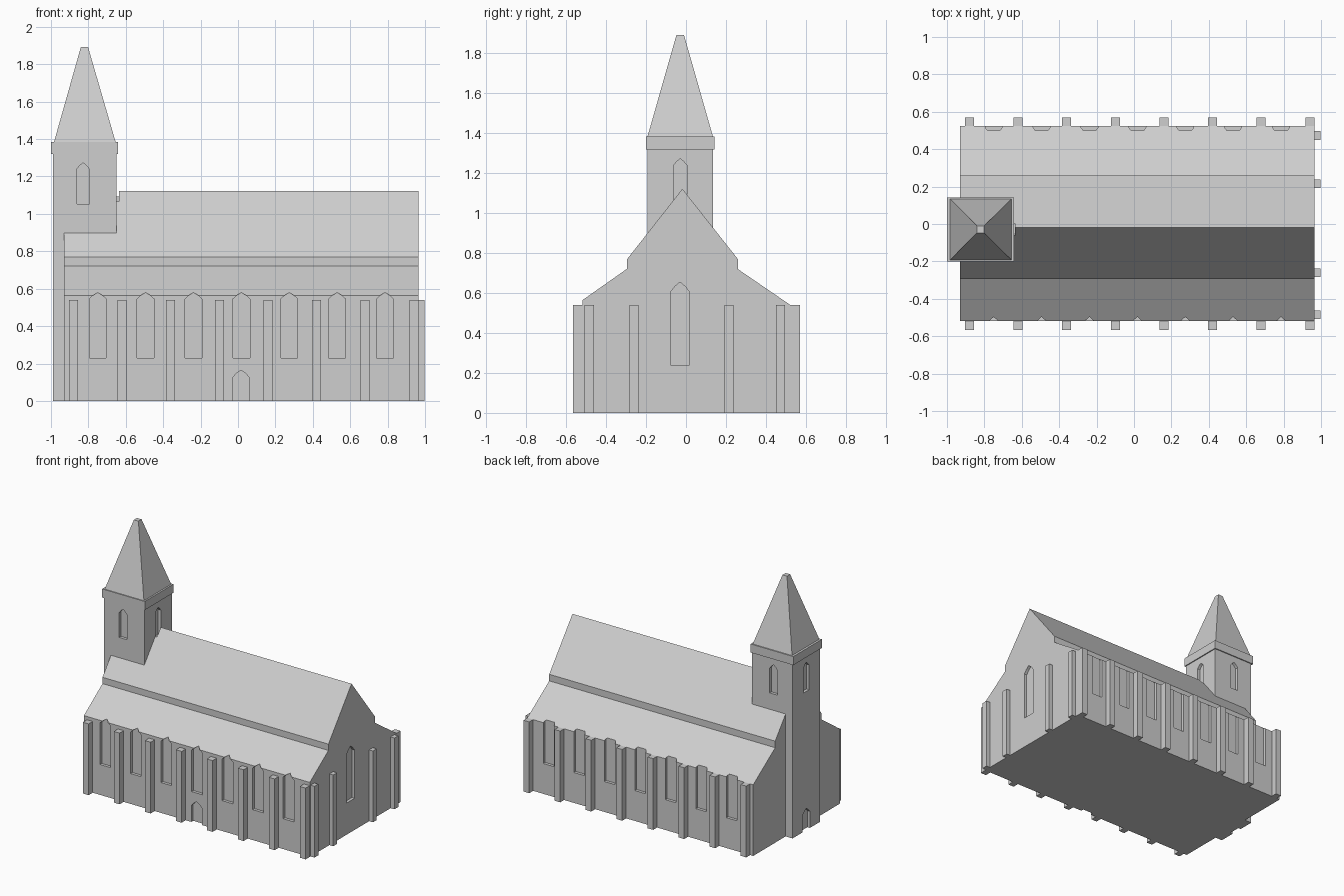
import bpy, bmesh, math
from mathutils import Vector

if "Cube" in bpy.data.objects:
    bpy.data.objects.remove(bpy.data.objects["Cube"])

stone = bpy.data.materials.new("pale grey stone")
stone.diffuse_color = (0.62, 0.62, 0.62, 1)
stone.use_nodes = True
stone.node_tree.nodes["Principled BSDF"].inputs["Base Color"].default_value = stone.diffuse_color


def finish(name, bm):
    bmesh.ops.recalc_face_normals(bm, faces=bm.faces[:])
    me = bpy.data.meshes.new(name)
    bm.to_mesh(me)
    bm.free()
    ob = bpy.data.objects.new(name, me)
    bpy.context.collection.objects.link(ob)
    me.materials.append(stone)
    return ob


def frustum(bm, lo, hi, z0, z1, top=None):
    """Box from lo to hi in xy; an optional top rectangle makes it taper."""
    tlo, thi = top or (lo, hi)
    rings = []
    for (a, b), (c, d), z in ((lo, hi, z0), (tlo, thi, z1)):
        rings.append([bm.verts.new(p) for p in ((a, b, z), (c, b, z), (c, d, z), (a, d, z))])
    bm.faces.new(rings[0])
    bm.faces.new(rings[1])
    for i in range(4):
        j = (i + 1) % 4
        bm.faces.new((rings[0][i], rings[0][j], rings[1][j], rings[1][i]))


def prism(bm, pts, shift):
    """Extrude a closed outline along a vector."""
    a = [bm.verts.new(p) for p in pts]
    b = [bm.verts.new(Vector(p) + Vector(shift)) for p in pts]
    bm.faces.new(a)
    bm.faces.new(b)
    for i in range(len(a)):
        j = (i + 1) % len(a)
        bm.faces.new((a[i], a[j], b[j], b[i]))


def arch(bm, x, y, normal, w, z0, zs, zt, depth=0.022, out=0.015):
    """Pointed-arch cutter sunk into a wall facing normal."""
    n = Vector((*normal, 0))
    u = Vector((-n.y, n.x, 0))
    h = w / 2
    zm = zs + (zt - zs) * 0.58
    outline = [(-h, z0), (h, z0), (h, zs), (h * 0.52, zm), (0, zt), (-h * 0.52, zm), (-h, zs)]
    base = Vector((x, y, 0)) - n * depth
    prism(bm, [base + u * a + Vector((0, 0, z)) for a, z in outline], n * (depth + out))


# Nave and aisles: one cross-section with a stepped roof
bm = bmesh.new()
section = [(-0.518, 0), (0.523, 0), (0.523, 0.54), (0.26, 0.72), (0.26, 0.77),
           (-0.018, 1.122), (-0.295, 0.77), (-0.295, 0.722), (-0.518, 0.565)]
prism(bm, [(-0.93, y, z) for y, z in section], (1.895, 0, 0))
nave = finish("nave_and_aisles", bm)

# Tower shaft
TX, TY = -0.82, -0.029
X0, X1, Y0, Y1 = -0.988, -0.65, -0.194, 0.135
bm = bmesh.new()
frustum(bm, (X0, Y0), (X1, Y1), 0, 1.33)
tower = finish("tower", bm)

# Cornice and spire
bm = bmesh.new()
frustum(bm, (-1.0, -0.2), (-0.642, 0.143), 1.32, 1.385)
finish("tower_cornice", bm)
bm = bmesh.new()
frustum(bm, (-0.985, -0.194), (-0.653, 0.136), 1.38, 1.893,
        ((-0.84, -0.048), (-0.802, -0.01)))
finish("spire", bm)

# Buttresses along both sides and the east end
bm = bmesh.new()
for i in range(8):
    x = -0.88 + i * 0.26
    frustum(bm, (x - 0.024, -0.567), (x + 0.024, -0.50), 0, 0.54)
    frustum(bm, (x - 0.024, 0.50), (x + 0.024, 0.57), 0, 0.54)
for y in (-0.485, -0.26, 0.215, 0.473):
    frustum(bm, (0.95, y - 0.023), (0.997, y + 0.023), 0, 0.54)
finish("buttresses", bm)

# Cutters for windows and doors
bm = bmesh.new()
for i in range(7):
    x = -0.75 + i * 0.256
    arch(bm, x, -0.518, (0, -1), 0.09, 0.23, 0.545, 0.58)
    arch(bm, x, 0.523, (0, 1), 0.09, 0.23, 0.545, 0.58)
arch(bm, 0.965, -0.03, (1, 0), 0.096, 0.24, 0.605, 0.655)
arch(bm, 0.016, -0.518, (0, -1), 0.09, -0.02, 0.125, 0.165)
arch(bm, X0, TY, (-1, 0), 0.09, -0.02, 0.125, 0.165)
for x, y, n in ((TX - 0.008, Y0, (0, -1)), (TX - 0.008, Y1, (0, 1)), (X0, TY, (-1, 0)), (X1, TY, (1, 0))):
    arch(bm, x, y, n, 0.066, 1.052, 1.24, 1.273)
cutter = finish("opening_cutters", bm)
cutter.hide_render = True

# Cut the openings, then drop the cutters
for ob in (nave, tower):
    mod = ob.modifiers.new("openings", "BOOLEAN")
    mod.operation = "DIFFERENCE"
    mod.solver = "EXACT"
    mod.object = cutter
bpy.context.view_layer.update()
dg = bpy.context.evaluated_depsgraph_get()
cut = [(ob, bpy.data.meshes.new_from_object(ob.evaluated_get(dg))) for ob in (nave, tower)]
for ob, me in cut:
    ob.modifiers.clear()
    ob.data = me
bpy.data.objects.remove(cutter)
